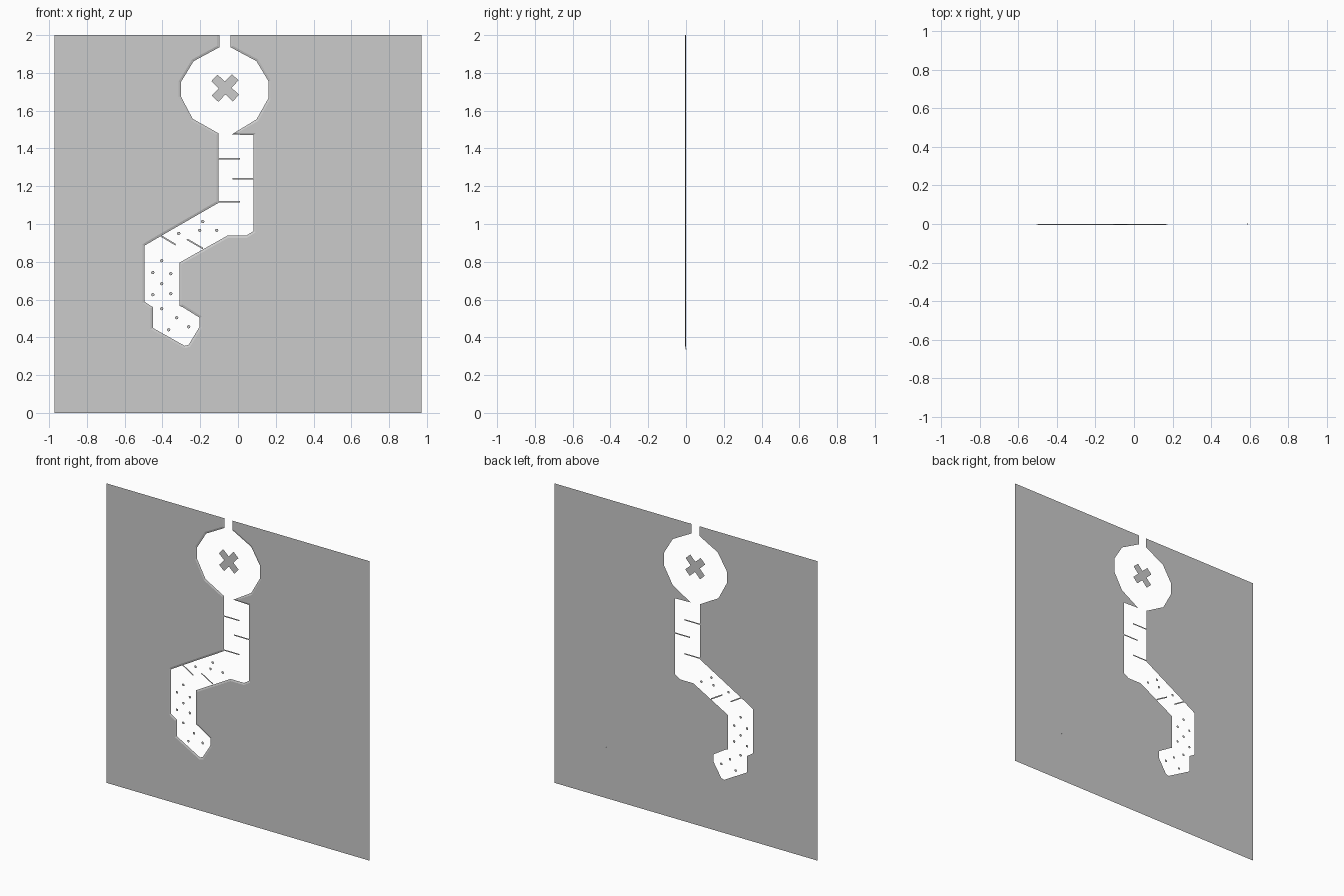
import bpy, bmesh
from math import cos, sin, pi, radians
from mathutils import Vector

if "Cube" in bpy.data.objects:
    bpy.data.objects.remove(bpy.data.objects["Cube"])

# outline of the cut-out, from the top-left of the notch down and back up (x, z)
CUT = [(-.098, 2), (-.098, 1.936), (-.235, 1.862), (-.303, 1.75), (-.303, 1.676),
       (-.24, 1.557), (-.103, 1.48), (-.103, 1.112), (-.404, .939), (-.494, .886),
       (-.494, .588), (-.451, .56), (-.451, .45), (-.282, .355), (-.261, .361),
       (-.203, .456), (-.203, .504), (-.293, .56), (-.309, .566), (-.309, .796),
       (-.055, .939), (.045, .939), (.082, .963), (.082, 1.47), (-.034, 1.474),
       (.098, 1.554), (.161, 1.666), (.161, 1.756), (.098, 1.862), (-.04, 1.936),
       (-.04, 2)]


def make(name, verts, faces):
    mesh = bpy.data.meshes.new(name)
    mesh.from_pydata(verts, [], faces)
    obj = bpy.data.objects.new(name, mesh)
    bpy.context.collection.objects.link(obj)
    bm = bmesh.new()
    bm.from_mesh(mesh)
    bmesh.ops.triangulate(bm, faces=[f for f in bm.faces if len(f.verts) > 4])
    bm.to_mesh(mesh)
    bm.free()
    return obj


def flat(name, pts, y=0):
    return make(name, [(x, y, z) for x, z in pts], [list(range(len(pts)))])


def bar(name, a, b, width):
    a, b = Vector(a), Vector(b)
    d = (b - a).normalized()
    n = Vector((-d.y, d.x)) * width / 2
    return flat(name, [a - n, b - n, b + n, a + n])


# sheet with the cut-out reaching its top edge
flat("sheet", [(-.972, 2), (-.972, 0), (.972, 0), (.972, 2)] + CUT[::-1])

# narrow lip standing slightly in front of the cut edge
pts = [Vector(p) for p in CUT]
outer = []
for i, p in enumerate(pts):
    d0 = (p - pts[i - 1]).normalized() if i else (pts[1] - p).normalized()
    d1 = (pts[i + 1] - p).normalized() if i < len(pts) - 1 else d0
    n0, n1 = Vector((d0.y, -d0.x)), Vector((d1.y, -d1.x))
    m = (n0 + n1).normalized()
    outer.append(p + m * min(.012 / max(m.dot(n0), .1), .03))
n = len(pts)
make("cut_lip", [(p.x, 0, p.y) for p in pts] + [(p.x, -.004, p.y) for p in outer],
     [(i, n + i, n + i + 1, i + 1) for i in range(n - 1)])

# cross inside the round opening
c = Vector((-.068, 1.72))
cross = []
for k in range(4):
    a = radians(47 + 90 * k)
    u, v = Vector((cos(a), sin(a))), Vector((-sin(a), cos(a)))
    cross += [c + u * r + v * s for r, s in ((.024, -.024), (.078, -.024), (.078, .024))]
flat("cross", cross)

# thin slats across the channel
for a, b in [((-.103, 1.346), (.01, 1.346)), ((-.03, 1.239), (.082, 1.239)),
             ((-.103, 1.119), (.01, 1.119)), ((-.41, .938), (-.33, .89)),
             ((-.27, .919), (-.185, .87))]:
    bar("slat", a, b, .008)

# small dots along the lower channel
for x, z in [(-.187, 1.013), (-.314, .95), (-.203, .966), (-.113, .966), (-.404, .806),
             (-.451, .743), (-.356, .737), (-.404, .684), (-.451, .626), (-.356, .631),
             (-.404, .552), (-.325, .504), (-.367, .44), (-.261, .456)]:
    flat("dot", [(x + .009 * cos(k * pi / 4), z + .009 * sin(k * pi / 4)) for k in range(8)])

# tiny peg low on the right
bpy.ops.mesh.primitive_cube_add(size=.006, location=(.59, 0, .338))
bpy.context.object.name = "peg"
